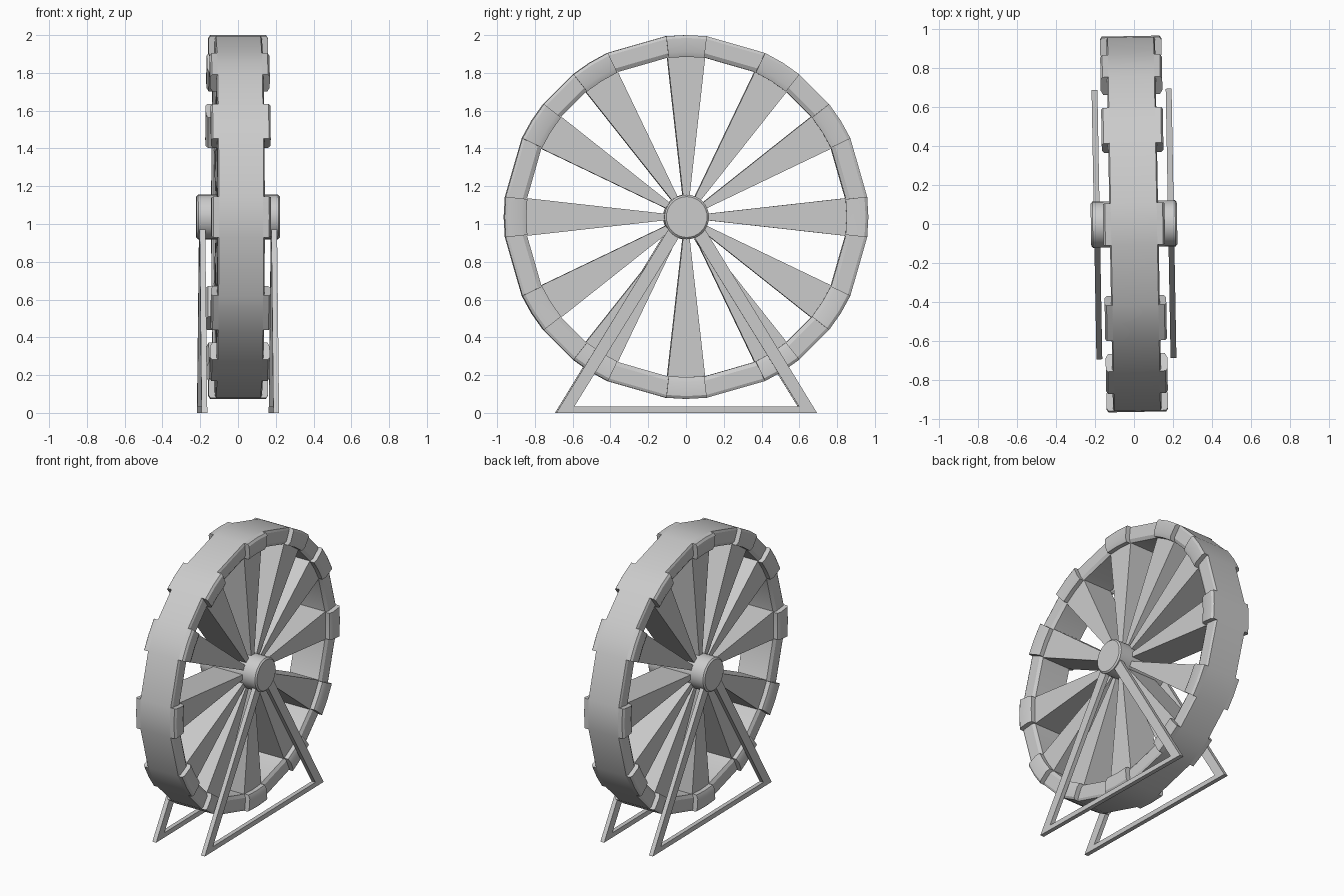
import bpy, bmesh
from math import sin, cos, radians, pi
from mathutils import Matrix

if "Cube" in bpy.data.objects:
    bpy.data.objects.remove(bpy.data.objects["Cube"])

ZC = 1.037                                    # axle height
TURN = Matrix.Rotation(radians(1.04), 4, 'Z')  # whole model is turned slightly
SPOKES = [0, 32, 58, 90, 122, 148, 180, 212, 238, 270, 302, 328]
HALF = 6.4                                    # half angle of a rim block


def finish(name, bm, smooth=None):
    bmesh.ops.recalc_face_normals(bm, faces=bm.faces)
    bmesh.ops.transform(bm, matrix=TURN, verts=bm.verts)
    me = bpy.data.meshes.new(name)
    bm.to_mesh(me)
    bm.free()
    ob = bpy.data.objects.new(name, me)
    bpy.context.collection.objects.link(ob)
    if smooth:
        bpy.ops.object.select_all(action='DESELECT')
        ob.select_set(True)
        bpy.context.view_layer.objects.active = ob
        bpy.ops.object.shade_smooth_by_angle(angle=radians(smooth))
    return ob


def polar(x, r, deg):
    a = radians(deg)
    return (x, r * sin(a), ZC + r * cos(a))


def sweep(bm, profile, angles, closed):
    """Sweep an (x, radius) outline around the axle."""
    rings = [[bm.verts.new(polar(x, r, a)) for x, r in profile] for a in angles]
    n, m = len(rings), len(profile)
    for i in range(n if closed else n - 1):
        p, q = rings[i], rings[(i + 1) % n]
        for j in range(m):
            k = (j + 1) % m
            bm.faces.new((p[j], p[k], q[k], q[j]))
    if not closed:
        bm.faces.new(rings[0])
        bm.faces.new(rings[-1])


# wheel rim: wide hoop with chamfered edges
half = [(0.118, 0.963), (0.125, 0.948), (0.125, 0.872), (0.112, 0.85)]
profile = half + [(-x, r) for x, r in reversed(half)]
bm = bmesh.new()
sweep(bm, profile, [s + d for s in SPOKES for d in (-HALF, 0, HALF)], True)
finish("wheel_rim", bm, 25)

# raised blocks on both edges of the rim, one at each spoke
block = [(0.116, 0.963), (0.148, 0.963), (0.158, 0.948),
         (0.158, 0.875), (0.146, 0.848), (0.108, 0.848)]
bm = bmesh.new()
for s in SPOKES:
    for side in (1, -1):
        sweep(bm, [(side * x, r) for x, r in block], [s - HALF, s, s + HALF], False)
finish("rim_blocks", bm, 25)

# tapered spokes, as deep as the rim
bm = bmesh.new()
for s in SPOKES:
    rot = Matrix.Translation((0, 0, ZC)) @ Matrix.Rotation(-radians(s), 4, 'X')
    pts = [(-0.015, 0.09), (0.015, 0.09), (0.102, 0.865), (-0.102, 0.865)]
    face = bm.faces.new([bm.verts.new((-0.115, y, z)) for y, z in pts])
    ext = bmesh.ops.extrude_face_region(bm, geom=[face])["geom"]
    new = [v for v in ext if isinstance(v, bmesh.types.BMVert)]
    bmesh.ops.translate(bm, verts=new, vec=(0.23, 0, 0))
    bmesh.ops.transform(bm, matrix=rot, verts=list(face.verts) + new)
finish("spokes", bm)

# hub drum with softened ends
bm = bmesh.new()
sweep(bm, [(-0.221, 0.108), (-0.212, 0.118), (0.212, 0.118), (0.221, 0.108)],
      [i * 360 / 32 for i in range(32)], True)
bmesh.ops.holes_fill(bm, edges=bm.edges, sides=0)
# replace the inner tube by flat end caps
bm.verts.ensure_lookup_table()
inner = [f for f in bm.faces
         if f.calc_center_median().x ** 2 < 1e-6
         and all(abs(abs(v.co.x) - 0.221) < 1e-4 for v in f.verts)]
bmesh.ops.delete(bm, geom=inner, context='FACES')
bmesh.ops.holes_fill(bm, edges=[e for e in bm.edges if e.is_boundary], sides=0)
finish("hub", bm, 30)

# triangular support frames on both sides
outer = [(-0.69, 0.0), (0.69, 0.0), (0.0, 1.13)]
opening = [(-0.595, 0.034), (0.595, 0.034), (0.0, 0.995)]
for label, side in (("right", 1), ("left", -1)):
    bm = bmesh.new()
    loops = [[bm.verts.new((side * x, y, z)) for y, z in tri]
             for x, tri in ((0.175, outer), (0.205, outer), (0.205, opening), (0.175, opening))]
    for a in range(4):
        p, q = loops[a], loops[(a + 1) % 4]
        for i in range(3):
            j = (i + 1) % 3
            bm.faces.new((p[i], p[j], q[j], q[i]))
    finish(label + "_support_frame", bm)
